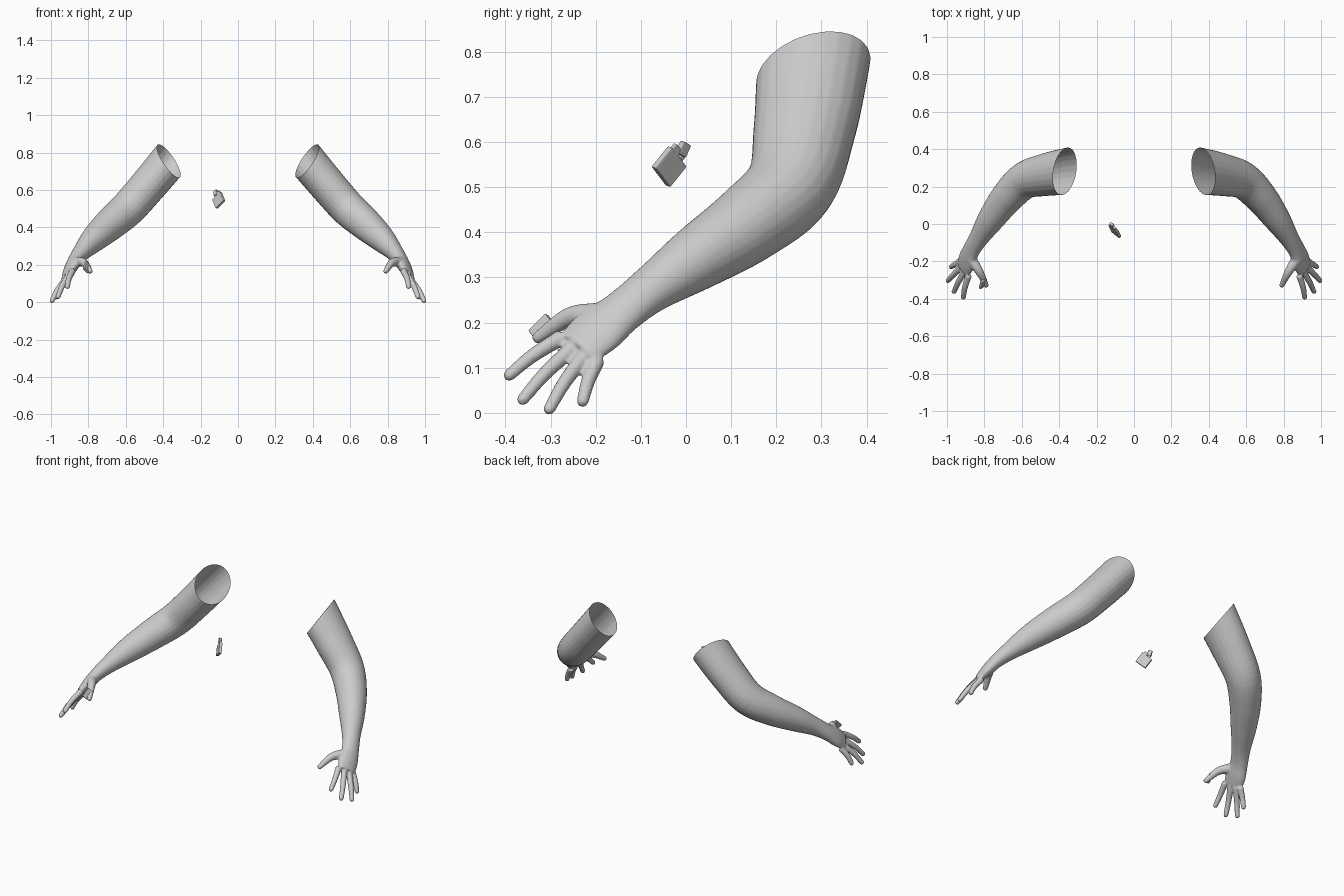
import bpy
import bmesh
import math
from mathutils import Vector, Matrix

if "Cube" in bpy.data.objects:
    bpy.data.objects.remove(bpy.data.objects["Cube"])

grey = bpy.data.materials.new("plain_grey")
grey.use_nodes = True
grey.diffuse_color = (0.6, 0.6, 0.6, 1)
grey.node_tree.nodes["Principled BSDF"].inputs["Base Color"].default_value = (0.6, 0.6, 0.6, 1)

WIDE = Vector((-0.45, -0.75, 0.45)).normalized()  # across the palm
SIDES = 24


def add_object(name, mesh):
    obj = bpy.data.objects.new(name, mesh)
    bpy.context.collection.objects.link(obj)
    return obj


def spline(points, steps=6):
    """Catmull-Rom through points of any dimension."""
    pts = [Vector(p) for p in points]
    pts = [2 * pts[0] - pts[1]] + pts + [2 * pts[-1] - pts[-2]]
    out = []
    for a, b, c, d in zip(pts, pts[1:], pts[2:], pts[3:]):
        for i in range(steps):
            t = i / steps
            out.append(0.5 * (2 * b + (c - a) * t + (2 * a - 5 * b + 4 * c - d) * t * t
                              + (3 * b - a - 3 * c + d) * t ** 3))
    return out + [pts[-2]]


def limb(bm, stations):
    """Closed tube of elliptical rings; a station is centre plus wide and thin radius."""
    centres = spline([s[:3] for s in stations])
    radii = spline([(s[3], s[4], 0) for s in stations])
    rings = []
    for i, c in enumerate(centres):
        tangent = (centres[min(i + 1, len(centres) - 1)] - centres[max(i - 1, 0)]).normalized()
        u = (WIDE - tangent * WIDE.dot(tangent)).normalized()
        v = tangent.cross(u)
        ring = []
        for k in range(SIDES):
            ang = 2 * math.pi * k / SIDES
            ring.append(bm.verts.new(c + u * radii[i].x * math.cos(ang) + v * radii[i].y * math.sin(ang)))
        rings.append(ring)
    for r, s in zip(rings, rings[1:]):
        for k in range(SIDES):
            j = (k + 1) % SIDES
            bm.faces.new((r[k], r[j], s[j], s[k]))
    bm.faces.new(rings[0][::-1])
    bm.faces.new(rings[-1])


def finger(bm, base, mid, tip, r0, r1):
    """Tapered digit with a round end reaching the tip."""
    base, mid, tip = Vector(base), Vector(mid), Vector(tip)
    end = tip - (tip - mid).normalized() * r1
    limb(bm, [(*base, r0, r0), (*mid, (r0 + r1) / 2, (r0 + r1) / 2), (*end, r1, r1)])
    bmesh.ops.create_icosphere(bm, subdivisions=3, radius=r1, matrix=Matrix.Translation(end))


# Arm, from above the shoulder cut down to the knuckles
bm = bmesh.new()
limb(bm, [
    (0.27, 0.295, 0.875, 0.128, 0.105),
    (0.37, 0.28, 0.755, 0.124, 0.102),
    (0.475, 0.263, 0.63, 0.114, 0.099),
    (0.585, 0.232, 0.505, 0.1, 0.096),
    (0.68, 0.14, 0.42, 0.088, 0.088),
    (0.765, 0.025, 0.343, 0.072, 0.072),
    (0.83, -0.075, 0.275, 0.054, 0.05),
    (0.87, -0.14, 0.225, 0.052, 0.038),
    (0.893, -0.195, 0.182, 0.062, 0.032),
    (0.912, -0.242, 0.143, 0.055, 0.021),
])

# Four fingers and the thumb
for base, tip in (
    ((0.885, -0.275, 0.168), (0.914, -0.402, 0.075)),
    ((0.904, -0.25, 0.145), (0.966, -0.37, 0.02)),
    ((0.918, -0.224, 0.128), (1.0, -0.309, -0.002)),
    ((0.925, -0.196, 0.118), (0.982, -0.232, 0.014)),
):
    middle = (Vector(base) + Vector(tip)) / 2 + Vector((0.005, -0.003, 0.004))
    finger(bm, base, middle, tip, 0.018, 0.0135)
finger(bm, (0.87, -0.19, 0.215), (0.825, -0.258, 0.212), (0.785, -0.338, 0.16), 0.03, 0.014)
bmesh.ops.recalc_face_normals(bm, faces=bm.faces)
mesh = bpy.data.meshes.new("arm_base")
bm.to_mesh(mesh)
bm.free()

# Fuse into one skin
base = add_object("arm_base", mesh)
fuse = base.modifiers.new("fuse", 'REMESH')
fuse.mode = 'VOXEL'
fuse.voxel_size = 0.005
soften = base.modifiers.new("soften", 'SMOOTH')
soften.factor = 0.5
soften.iterations = 5
bpy.context.view_layer.update()
skin = bpy.data.meshes.new_from_object(base.evaluated_get(bpy.context.evaluated_depsgraph_get()))
bpy.data.objects.remove(base)

# Cut the shoulder open, then make both sides
for name, side in (("left_arm", 1), ("right_arm", -1)):
    bm = bmesh.new()
    bm.from_mesh(skin)
    bmesh.ops.bisect_plane(bm, geom=bm.verts[:] + bm.edges[:] + bm.faces[:],
                           plane_co=(0.37, 0.28, 0.755), plane_no=(-0.786, -0.23, 0.57),
                           clear_outer=True)
    if side < 0:
        bmesh.ops.scale(bm, vec=(-1, 1, 1), verts=bm.verts)
        bmesh.ops.reverse_faces(bm, faces=bm.faces)
    for f in bm.faces:
        f.smooth = True
        f.material_index = 0
    mesh = bpy.data.meshes.new(name)
    bm.to_mesh(mesh)
    bm.free()
    mesh.materials.clear()
    mesh.materials.append(grey)
    add_object(name, mesh)


def block(name, centre, up, across, size, bevel=0.003):
    """Rounded box: size is height, width, thickness along up, across and their normal."""
    up = Vector(up).normalized()
    across = Vector(across)
    across = (across - up * across.dot(up)).normalized()
    axes = Matrix((up, across, up.cross(across))).transposed().to_4x4()
    bm = bmesh.new()
    bmesh.ops.create_cube(bm, size=1, matrix=Matrix.Translation(centre) @ axes @ Matrix.Diagonal((*size, 1)))
    bmesh.ops.bevel(bm, geom=bm.edges[:], offset=bevel, segments=2, affect='EDGES', profile=0.5)
    mesh = bpy.data.meshes.new(name)
    bm.to_mesh(mesh)
    bm.free()
    mesh.materials.append(grey)
    return add_object(name, mesh)


# Floating flip-top case with its chimney and open lid
UP = Vector((-0.02, 0.04, 0.05))
ACROSS = Vector((0.045, -0.035, 0.045))
MID = Vector((-0.1025, -0.0375, 0.5455))
block("case_body", MID, UP, ACROSS, (0.062, 0.068, 0.017))
block("case_chimney", MID + UP * 0.55 + ACROSS * 0.2, UP, ACROSS, (0.018, 0.026, 0.012), 0.002)
block("case_lid", MID + UP * 0.78 - ACROSS * 0.0, UP + ACROSS * 0.3, ACROSS, (0.03, 0.024, 0.016))
block("case_hinge", MID + UP * 0.6 - ACROSS * 0.15, UP, ACROSS, (0.024, 0.012, 0.01), 0.002)

# Small lid held by the right thumb
block("held_case", (-0.808, -0.318, 0.187), (0.2, 0.7, 0.7), (0.55, 0.4, -0.6), (0.055, 0.04, 0.016))
